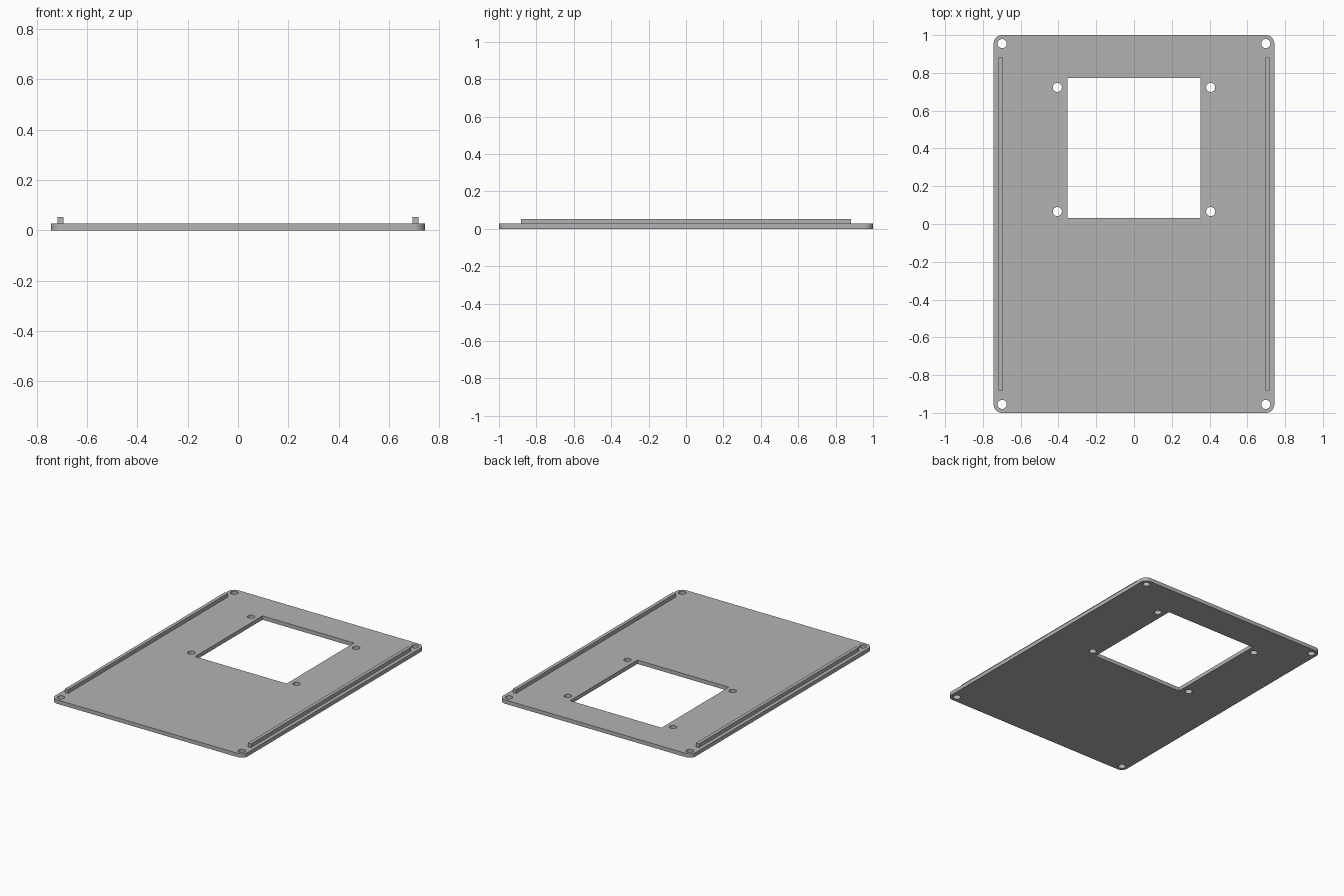
import bpy
import bmesh
from math import sin, cos, pi, radians
from mathutils import Vector

cube = bpy.data.objects.get("Cube")
if cube:
    bpy.data.objects.remove(cube, do_unlink=True)

HALF_X, HALF_Y = 0.743, 1.0
THICK = 0.027
CORNER = 0.045

# Single matte grey
grey = bpy.data.materials.new("grey plastic")
grey.use_nodes = True
colour = (0.45, 0.45, 0.45, 1)
grey.diffuse_color = colour
grey.node_tree.nodes["Principled BSDF"].inputs["Base Color"].default_value = colour


def circle(cx, cy, r, n=32):
    return [(cx + r * cos(2 * pi * i / n), cy + r * sin(2 * pi * i / n)) for i in range(n)]


def rounded_rect(hx, hy, r, steps=8):
    pts = []
    for q, (sx, sy) in enumerate([(1, 1), (-1, 1), (-1, -1), (1, -1)]):
        for i in range(steps + 1):
            a = (q + i / steps) * pi / 2
            pts.append((sx * (hx - r) + r * cos(a), sy * (hy - r) + r * sin(a)))
    return pts


def rect(x0, x1, y0, y1):
    return [(x0, y0), (x1, y0), (x1, y1), (x0, y1)]


def slab(name, loops, z, height):
    """Extrude an outline (first loop) with holes (other loops) upwards."""
    bm = bmesh.new()
    edges = []
    for loop in loops:
        vs = [bm.verts.new((x, y, z)) for x, y in loop]
        edges += [bm.edges.new((vs[i - 1], vs[i])) for i in range(len(vs))]
    bmesh.ops.triangle_fill(bm, edges=edges, use_beauty=True, normal=Vector((0, 0, 1)))
    res = bmesh.ops.extrude_face_region(bm, geom=bm.faces[:], use_keep_orig=True)
    top = [v for v in res["geom"] if isinstance(v, bmesh.types.BMVert)]
    bmesh.ops.translate(bm, verts=top, vec=(0, 0, height))
    bmesh.ops.recalc_face_normals(bm, faces=bm.faces[:])
    mesh = bpy.data.meshes.new(name)
    bm.to_mesh(mesh)
    bm.free()
    mesh.materials.append(grey)
    obj = bpy.data.objects.new(name, mesh)
    bpy.context.collection.objects.link(obj)
    bpy.ops.object.select_all(action="DESELECT")
    obj.select_set(True)
    bpy.context.view_layer.objects.active = obj
    bpy.ops.object.shade_smooth_by_angle(angle=radians(30))
    return obj


# Panel: rounded outline, display window, corner and window screw holes
outline = rounded_rect(HALF_X, HALF_Y, CORNER)
window = rect(-0.353, 0.353, 0.032, 0.774)
holes = [circle(sx * 0.698, sy * 0.955, 0.024) for sx in (-1, 1) for sy in (-1, 1)]
holes += [circle(sx * 0.406, y, 0.024) for sx in (-1, 1) for y in (0.066, 0.723)]
slab("panel", [outline, window] + holes, 0, THICK)

# Long locating rails along both sides
for name, side in (("left_rail", 1), ("right_rail", -1)):
    x0, x1 = sorted((side * 0.694, side * 0.718))
    slab(name, [rect(x0, x1, -0.882, 0.882)], THICK, 0.026)
